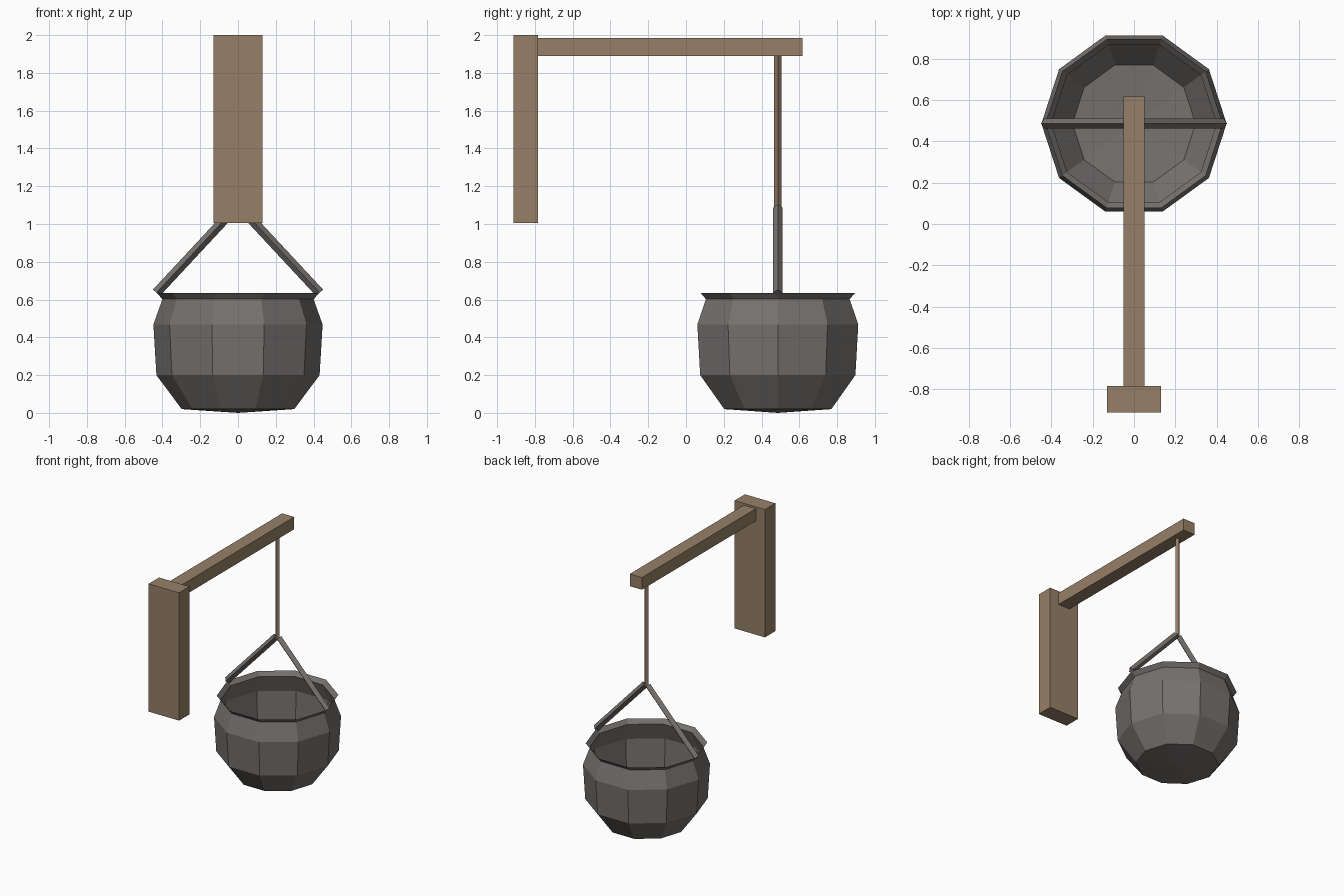
import bpy
import bmesh
from math import cos, sin, tau
from mathutils import Vector

cube = bpy.data.objects.get("Cube")
if cube:
    bpy.data.objects.remove(cube, do_unlink=True)


def material(name, color):
    mat = bpy.data.materials.new(name)
    mat.use_nodes = True
    mat.diffuse_color = (*color, 1)
    mat.node_tree.nodes["Principled BSDF"].inputs["Base Color"].default_value = (*color, 1)
    return mat


wood = material("brown wood", (0.305, 0.216, 0.138))
rope = material("rope brown", (0.30, 0.20, 0.13))
iron = material("dark iron", (0.18, 0.168, 0.16))


def box(name, low, high, mat):
    low, high = Vector(low), Vector(high)
    bpy.ops.mesh.primitive_cube_add(size=1, location=(low + high) / 2)
    obj = bpy.context.object
    obj.name = name
    obj.scale = high - low
    obj.data.materials.append(mat)


def rod(name, start, end, radius, mat):
    """Four-sided rod with its corners on the local axes."""
    start, end = Vector(start), Vector(end)
    bpy.ops.mesh.primitive_cylinder_add(
        vertices=4, radius=radius, depth=(end - start).length, location=(start + end) / 2)
    obj = bpy.context.object
    obj.name = name
    obj.rotation_euler = (end - start).to_track_quat('Z', 'Y').to_euler()
    obj.data.materials.append(mat)


POT_Y = 0.486
SIDES = 10

# Wall board and the arm it carries
box("wall_board", (-0.131, -0.912, 1.005), (0.131, -0.784, 2), wood)
box("support_arm", (-0.052, -0.784, 1.89), (0.052, 0.617, 1.985), wood)

# Cord and the two handle bars
rod("hanging_cord", (0, POT_Y, 1.075), (0, POT_Y, 1.89), 0.019, rope)
for side, label in ((1, "left"), (-1, "right")):
    rod(label + "_handle_bar", (side * 0.432, POT_Y, 0.636),
        (side * 0.013, POT_Y, 1.086), 0.025, iron)

# Open pot: a thin ten-sided shell with a shallow pointed base
profile = [(0.298, 0.02), (0.432, 0.2), (0.448, 0.468), (0.4, 0.602), (0.429, 0.634)]
bm = bmesh.new()
rings = [[bm.verts.new((r * cos(tau * i / SIDES), r * sin(tau * i / SIDES), z))
          for i in range(SIDES)] for r, z in profile]
tip = bm.verts.new((0, 0, 0))
for i in range(SIDES):
    j = (i + 1) % SIDES
    bm.faces.new((tip, rings[0][j], rings[0][i]))
    for lower, upper in zip(rings, rings[1:]):
        bm.faces.new((lower[i], lower[j], upper[j], upper[i]))
mesh = bpy.data.meshes.new("pot")
bm.to_mesh(mesh)
bm.free()
mesh.materials.append(iron)
pot = bpy.data.objects.new("pot", mesh)
pot.location.y = POT_Y
bpy.context.collection.objects.link(pot)
